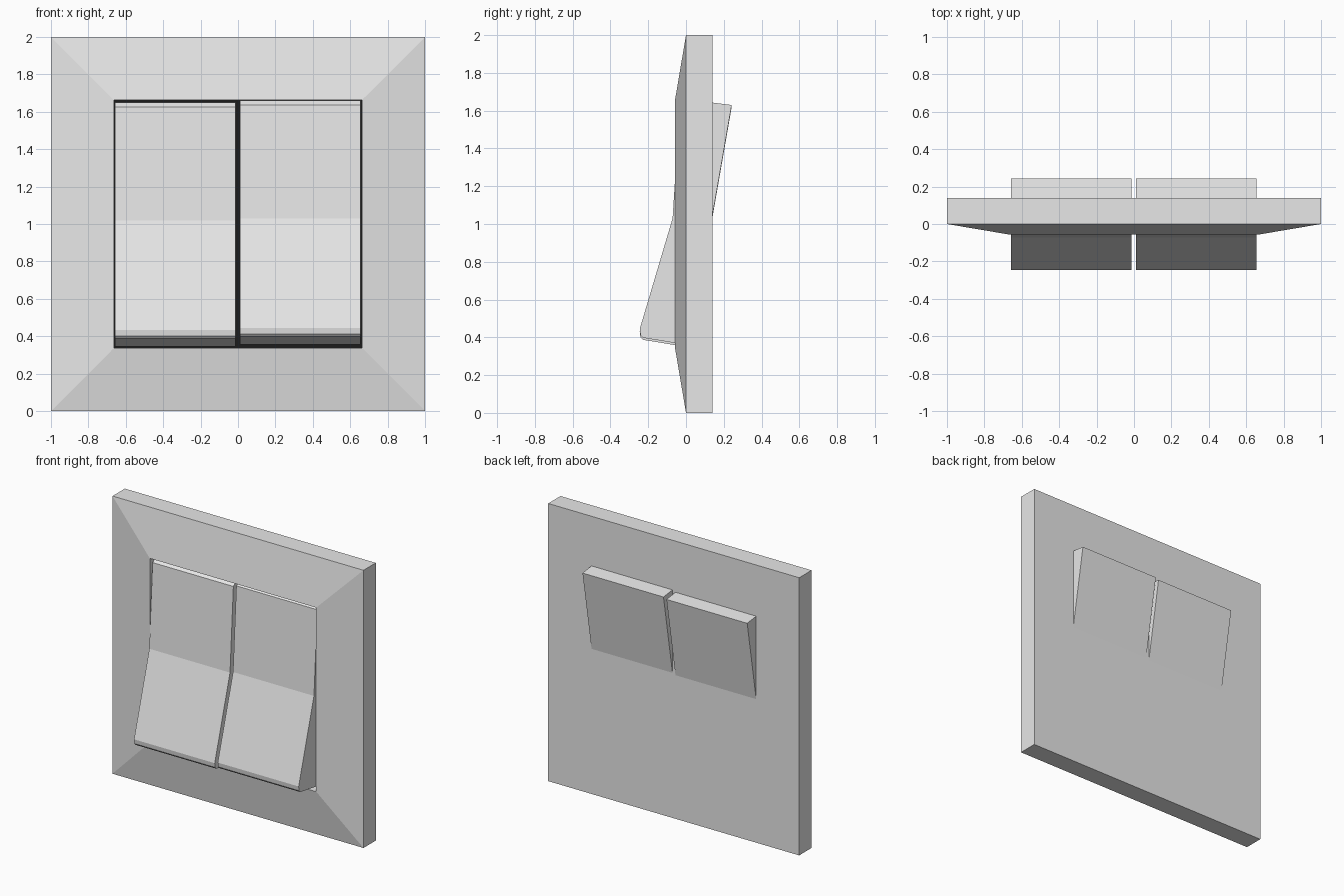
import bpy, bmesh

if "Cube" in bpy.data.objects:
    bpy.data.objects.remove(bpy.data.objects["Cube"])


def material(name, value):
    m = bpy.data.materials.new(name)
    m.diffuse_color = (value, value, value, 1)
    m.use_nodes = True
    m.node_tree.nodes["Principled BSDF"].inputs["Base Color"].default_value = m.diffuse_color
    return m


plastic = material("light_plastic", 0.8)
dark = material("dark_recess", 0.012)


def make_object(name, bm, mats):
    bmesh.ops.recalc_face_normals(bm, faces=bm.faces)
    mesh = bpy.data.meshes.new(name)
    bm.to_mesh(mesh)
    bm.free()
    for m in mats:
        mesh.materials.append(m)
    ob = bpy.data.objects.new(name, mesh)
    bpy.context.collection.objects.link(ob)
    return ob


# Wall frame: square rings (half size, y) from the back, over the sloped front, into the recess
bm = bmesh.new()
rings = []
for h, y in [(1.0, 0.14), (1.0, 0.0), (0.663, -0.057), (0.663, 0.12)]:
    rings.append([bm.verts.new((sx * h, y, 1 + sz * h))
                  for sx, sz in ((-1, -1), (1, -1), (1, 1), (-1, 1))])
for a, b in zip(rings, rings[1:]):
    for i in range(4):
        j = (i + 1) % 4
        bm.faces.new((a[i], a[j], b[j], b[i]))
bm.faces.new(rings[0])
bm.faces.new(rings[-1]).material_index = 1   # dark recess floor
make_object("wall_frame", bm, [plastic, dark])


# Rocker: side profile (y, z) extruded along x
profile = [(0.242, 1.63), (-0.003, 1.66), (-0.033, 1.636), (-0.071, 1.03),
           (-0.245, 0.444), (-0.241, 0.412), (-0.228, 0.398), (0.02, 0.357)]


def rocker(name, x0, x1, dz):
    bm = bmesh.new()
    face = bm.faces.new([bm.verts.new((x0, y, z + dz)) for y, z in profile])
    out = bmesh.ops.extrude_face_region(bm, geom=[face])
    moved = [v for v in out["geom"] if isinstance(v, bmesh.types.BMVert)]
    bmesh.ops.translate(bm, verts=moved, vec=(x1 - x0, 0, 0))
    make_object(name, bm, [plastic])


rocker("left_rocker", -0.657, -0.014, -0.011)
rocker("right_rocker", 0.010, 0.655, 0.0)
